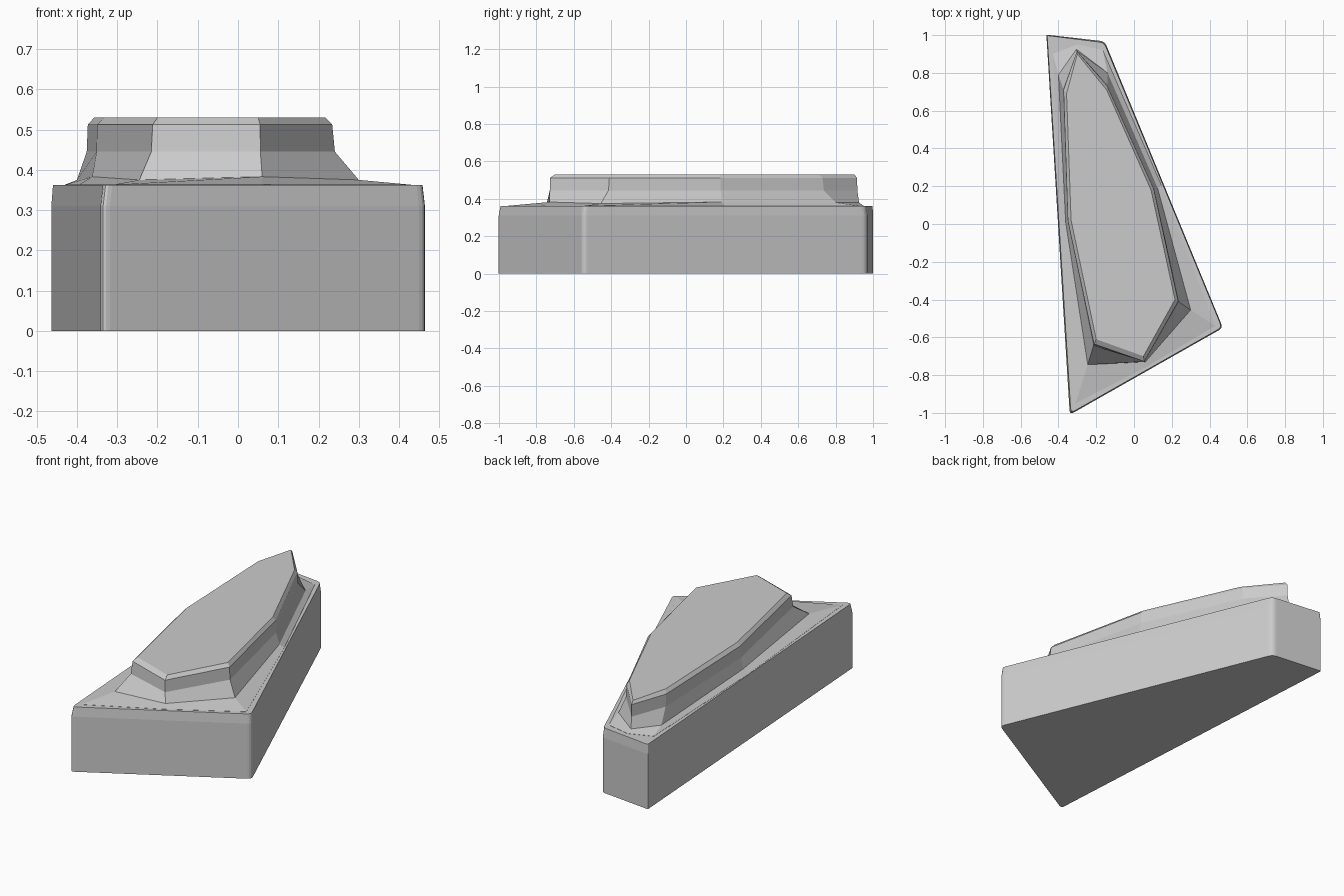
import bpy, bmesh
from mathutils import Vector

if "Cube" in bpy.data.objects:
    bpy.data.objects.remove(bpy.data.objects["Cube"])


def loft(name, rings):
    """Closed solid through rings of equal point count."""
    bm = bmesh.new()
    loops = [[bm.verts.new(p) for p in ring] for ring in rings]
    n = len(loops[0])
    for a, b in zip(loops, loops[1:]):
        for i in range(n):
            j = (i + 1) % n
            bm.faces.new((a[i], a[j], b[j], b[i]))
    bm.faces.new(loops[0][::-1])
    bm.faces.new(loops[-1])
    bmesh.ops.recalc_face_normals(bm, faces=bm.faces)
    mesh = bpy.data.meshes.new(name)
    bm.to_mesh(mesh)
    bm.free()
    obj = bpy.data.objects.new(name, mesh)
    bpy.context.collection.objects.link(obj)
    return obj


def rounded(corners, cuts, steps=4):
    """Outline with each corner replaced by a small curve."""
    pts = []
    for i, (c, d) in enumerate(zip(corners, cuts)):
        c = Vector(c)
        a = c + (Vector(corners[i - 1]) - c).normalized() * d
        b = c + (Vector(corners[(i + 1) % len(corners)]) - c).normalized() * d
        for k in range(steps + 1):
            t = k / steps
            pts.append(a * (1 - t) ** 2 + c * 2 * t * (1 - t) + b * t * t)
    return pts


def at_height(points, z):
    return [(p[0], p[1], z) for p in points]


def mix(a, b, t):
    return [Vector(p).lerp(Vector(q), t) for p, q in zip(a, b)]


# Base block: tapered quadrilateral with softened corners and upper edge
corners = [(-0.34, -1.01), (0.471, -0.55), (-0.155, 0.967), (-0.464, 1.002)]
outer = rounded(corners, [0.025, 0.025, 0.025, 0.008])
inner = rounded([(-0.334, -1.0), (0.465, -0.547), (-0.158, 0.96), (-0.46, 0.998)],
                [0.025, 0.025, 0.025, 0.008])
loft("base_block", [at_height(outer, 0), at_height(outer, 0.31),
                    at_height(inner, 0.362)])

# Raised plateau: shallow skirt, flared foot, steep wall and chamfered top
skirt = [(-0.31, -0.95), (0.06, -0.76), (0.43, -0.54), (0.145, 0.205),
         (-0.165, 0.92), (-0.30, 0.95), (-0.43, 0.90), (-0.395, 0.01)]
foot = [(-0.245, -0.745), (0.06, -0.73), (0.30, -0.455), (0.125, 0.19),
        (-0.14, 0.80), (-0.305, 0.925), (-0.40, 0.79), (-0.362, 0.01)]
wall = [(-0.212, -0.635), (0.055, -0.728), (0.234, -0.41), (0.105, 0.185),
        (-0.142, 0.73), (-0.302, 0.915), (-0.373, 0.71), (-0.35, 0.015)]
top = [(-0.20, -0.61), (0.05, -0.70), (0.217, -0.40), (0.09, 0.18),
       (-0.145, 0.71), (-0.30, 0.90), (-0.357, 0.69), (-0.333, 0.02)]
foot_z = [0.375, 0.383, 0.375, 0.383, 0.38, 0.38, 0.375, 0.383]
foot_ring = [(x, y, z) for (x, y), z in zip(foot, foot_z)]
loft("raised_plateau", [at_height(skirt, 0.34), at_height(skirt, 0.363), foot_ring,
                        at_height(mix(wall, foot, 0.1), 0.445),
                        at_height(wall, 0.512), at_height(top, 0.53)])
